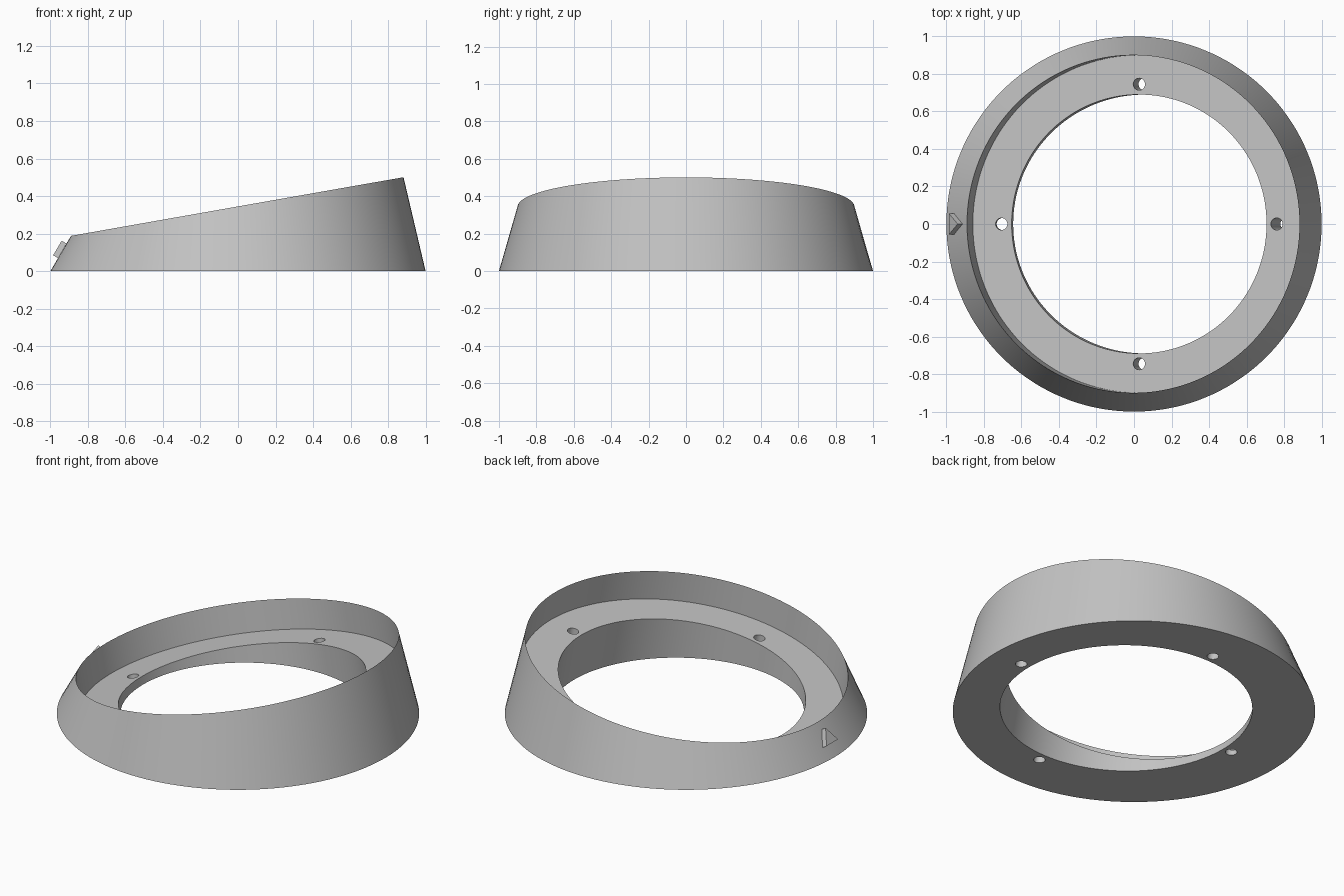
import bpy, bmesh, math
from mathutils import Vector, Matrix

if "Cube" in bpy.data.objects:
    bpy.data.objects.remove(bpy.data.objects["Cube"])

SEG = 144
TILT = math.radians(10)
AXIS = Vector((-math.sin(TILT), 0, math.cos(TILT)))   # normal of the tilted seat
ACROSS = Vector((math.cos(TILT), 0, math.sin(TILT)))  # uphill direction in the seat
RIM = Vector((-0.004, 0, 0.344))                      # centre of the tilted rim
FLOOR = RIM - AXIS * 0.18                             # centre of the recessed floor

grey = bpy.data.materials.new("plain grey")
grey.diffuse_color = (0.55, 0.55, 0.55, 1)
grey.use_nodes = True
grey.node_tree.nodes["Principled BSDF"].inputs["Base Color"].default_value = grey.diffuse_color


def add_object(name, bm):
    bmesh.ops.recalc_face_normals(bm, faces=bm.faces[:])
    mesh = bpy.data.meshes.new(name)
    bm.to_mesh(mesh)
    bm.free()
    mesh.materials.append(grey)
    ob = bpy.data.objects.new(name, mesh)
    bpy.context.collection.objects.link(ob)
    return ob


def tilted(centre, r, t):
    return centre + ACROSS * (r * math.cos(t)) + Vector((0, r * math.sin(t), 0))


def drop(p):
    # slide a point along the tilted axis down to the ground
    return p - AXIS * (p.z / AXIS.z)


# Wedge ring: closed loop of rings, from base to knife-edge rim, pocket and bore
bm = bmesh.new()
profile = [
    lambda t: Vector((math.cos(t), math.sin(t), 0)),
    lambda t: tilted(RIM, 0.9, t),
    lambda t: tilted(FLOOR, 0.9, t),
    lambda t: tilted(FLOOR, 0.69, t),
    lambda t: drop(tilted(FLOOR, 0.69, t)),
]
rings = [[bm.verts.new(f(2 * math.pi * i / SEG)) for i in range(SEG)] for f in profile]
for k, a in enumerate(rings):
    b = rings[(k + 1) % len(rings)]
    for i in range(SEG):
        j = (i + 1) % SEG
        bm.faces.new((a[i], a[j], b[j], b[i]))
ring = add_object("wedge_ring", bm)

# Four screw holes perpendicular to the tilted floor
bm = bmesh.new()
rot = Matrix.Rotation(-TILT, 4, 'Y')
for k in range(4):
    p = tilted(FLOOR, 0.745, k * math.pi / 2)
    low = drop(p) - AXIS * 0.05
    high = p + AXIS * 0.05
    bmesh.ops.create_cone(bm, cap_ends=True, segments=32, radius1=0.032, radius2=0.032,
                          depth=(high - low).length,
                          matrix=Matrix.Translation((low + high) / 2) @ rot)
cutter = add_object("screw_hole_cutter", bm)
cutter.hide_render = True
mod = ring.modifiers.new("screw holes", 'BOOLEAN')
mod.operation = 'DIFFERENCE'
mod.solver = 'EXACT'
mod.object = cutter
bpy.context.view_layer.objects.active = ring
ring.select_set(True)
bpy.ops.object.modifier_apply(modifier=mod.name)
bpy.data.objects.remove(cutter)
bpy.ops.object.shade_smooth_by_angle(angle=math.radians(30))

# Triangular alignment marker on the low side
foot = Vector((-1, 0, 0))
slope = (tilted(RIM, 0.9, math.pi) - foot).normalized()
out = Vector((-slope.z, 0, slope.x))
bm = bmesh.new()
layers = []
for depth in (0.03, -0.042):
    layers.append([bm.verts.new(foot + slope * s + out * depth + Vector((0, y, 0)))
                   for s, y in ((0.08, -0.055), (0.08, 0.055), (0.17, 0))])
for tri in layers:
    bm.faces.new(tri)
for i in range(3):
    j = (i + 1) % 3
    bm.faces.new((layers[0][i], layers[0][j], layers[1][j], layers[1][i]))
add_object("alignment_marker", bm)
